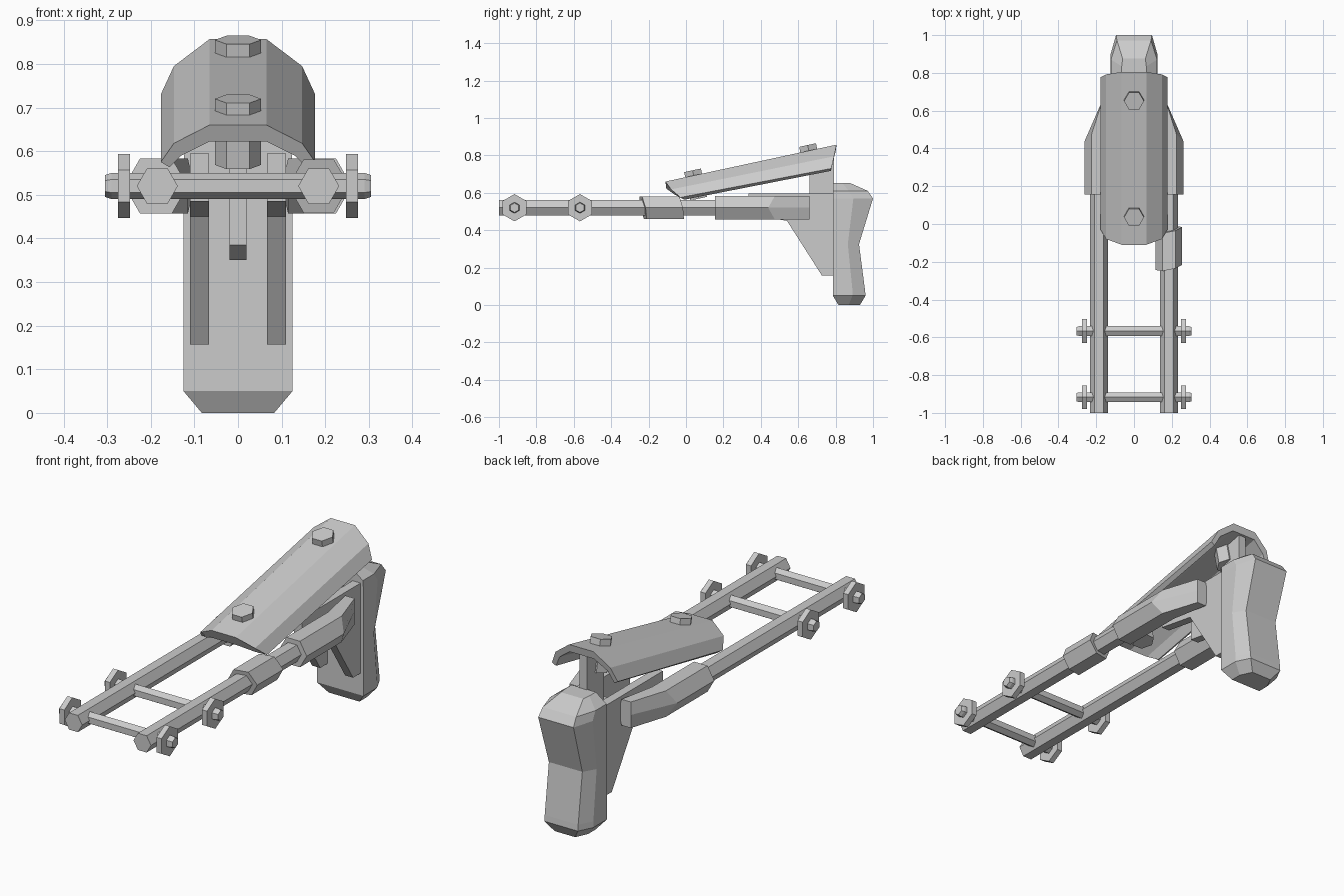
import bpy, bmesh, math

if "Cube" in bpy.data.objects:
    bpy.data.objects.remove(bpy.data.objects["Cube"])


def loft(name, loops):
    """Skin a list of equal-length point loops and cap both ends."""
    bm = bmesh.new()
    rings = [[bm.verts.new(p) for p in lp] for lp in loops]
    n = len(rings[0])
    for a, b in zip(rings, rings[1:]):
        for i in range(n):
            j = (i + 1) % n
            bm.faces.new((a[i], a[j], b[j], b[i]))
    bm.faces.new(rings[0][::-1])
    bm.faces.new(rings[-1])
    bmesh.ops.recalc_face_normals(bm, faces=bm.faces)
    me = bpy.data.meshes.new(name)
    bm.to_mesh(me)
    bm.free()
    ob = bpy.data.objects.new(name, me)
    bpy.context.collection.objects.link(ob)
    return ob


def hexagon(r, turn=0):
    return [(r * math.cos(math.radians(60 * i + turn)),
             r * math.sin(math.radians(60 * i + turn))) for i in range(6)]


def plate(name, x0, x1, profile):
    return loft(name, [[(x, y, z) for y, z in profile] for x in (x0, x1)])


ZR, XR = 0.52, 0.185      # rail height and offset

for s, side in ((-1, "left"), (1, "right")):
    # long hexagonal rail
    loft(side + "_rail", [[(s * XR + a, y, ZR + b) for a, b in hexagon(0.047)]
                          for y in (-1, 0.45)])

    # rear socket: hexagonal, bending in towards the frame plates
    h = hexagon(0.073)
    start = [(s * (0.188 + a), 0.155, ZR + b) for a, b in h]
    ends_y = (0.44, 0.475, 0.475, 0.475, 0.475, 0.475)
    mid = [(s * (0.188 + a), y, ZR + b) for (a, b), y in zip(h, ends_y)]
    tip_x = (0.165, 0.165, 0.115, 0.10, 0.115, 0.165)
    tip = [(s * x, 0.66, ZR + b) for x, (a, b) in zip(tip_x, h)]
    loft(side + "_socket", [start, mid, tip])

    # triangular frame plate
    plate(side + "_frame_plate", s * 0.067, s * 0.11,
          [(0.335, 0.595), (0.335, 0.485), (0.54, 0.45), (0.727, 0.157),
           (0.79, 0.157), (0.79, 0.595)])

# slanted clamp on the right rail only
loft("rail_clamp", [[(XR + a, y + 0.2 * a - 0.2 * b, ZR + b)
                     for a, b in hexagon(0.07)] for y in (-0.23, -0.03)])

# cross bars with end nuts
for k, y in (("front", -0.917), ("rear", -0.567)):
    loft(k + "_cross_bar", [[(x, y + a, ZR + b) for a, b in hexagon(r, 30)]
                            for x, r in ((-0.305, 0.025), (-0.29, 0.03),
                                         (0.29, 0.03), (0.305, 0.025))])
    for s, side in ((-1, "left"), (1, "right")):
        loft(k + "_" + side + "_nut",
             [[(s * x, y + a, ZR + b) for a, b in hexagon(0.073, 30)]
              for x in (0.248, 0.275)])

# central web carrying the cheek rest
plate("center_web", -0.02, 0.02,
      [(0.62, 0.55), (0.62, 0.385), (0.68, 0.35), (0.79, 0.35),
       (0.79, 0.82), (0.66, 0.79), (0.66, 0.55)])


# cheek rest: curved shell, outer skin then inner skin
def shell(outer, inner):
    m = lambda pts: [(-x, y, z) for x, y, z in pts]
    return outer[::-1] + m(outer) + m(inner)[::-1] + inner


loft("cheek_rest", [
    shell([(0.065, -0.11, 0.66), (0.147, -0.08, 0.618), (0.177, -0.03, 0.575)],
          [(0.065, -0.105, 0.622), (0.13, -0.06, 0.59), (0.157, -0.01, 0.563)]),
    shell([(0.065, 0.805, 0.857), (0.147, 0.792, 0.795), (0.177, 0.777, 0.73)],
          [(0.065, 0.80, 0.82), (0.13, 0.786, 0.772), (0.157, 0.775, 0.717)])])

# bolts through the cheek rest, square to its slope
t = math.atan2(0.197, 0.915)
c, sn = math.cos(t), math.sin(t)
for k, y, z in (("front", 0.035, 0.72), ("rear", 0.65, 0.855)):
    loft(k + "_bolt", [[(a, y + b * c - d * sn, z + b * sn + d * c)
                        for a, b in hexagon(0.053)] for d in (-0.155, 0)])

# shoulder pad: stacked sections (z, half width, front y, side y, back y, back half width)
sections = [(0.0, 0.083, 0.815, 0.87, 0.93, 0.055),
            (0.05, 0.125, 0.785, 0.89, 0.96, 0.09),
            (0.08, 0.125, 0.785, 0.89, 0.957, 0.09),
            (0.325, 0.125, 0.785, 0.865, 0.925, 0.09),
            (0.57, 0.125, 0.785, 0.895, 1.0, 0.095),
            (0.61, 0.122, 0.785, 0.87, 0.972, 0.09),
            (0.653, 0.065, 0.785, 0.835, 0.875, 0.06)]
loft("shoulder_pad", [[(w, y0, z), (w, ym, z), (wb, yb, z),
                       (-wb, yb, z), (-w, ym, z), (-w, y0, z)]
                      for z, w, y0, ym, yb, wb in sections])
